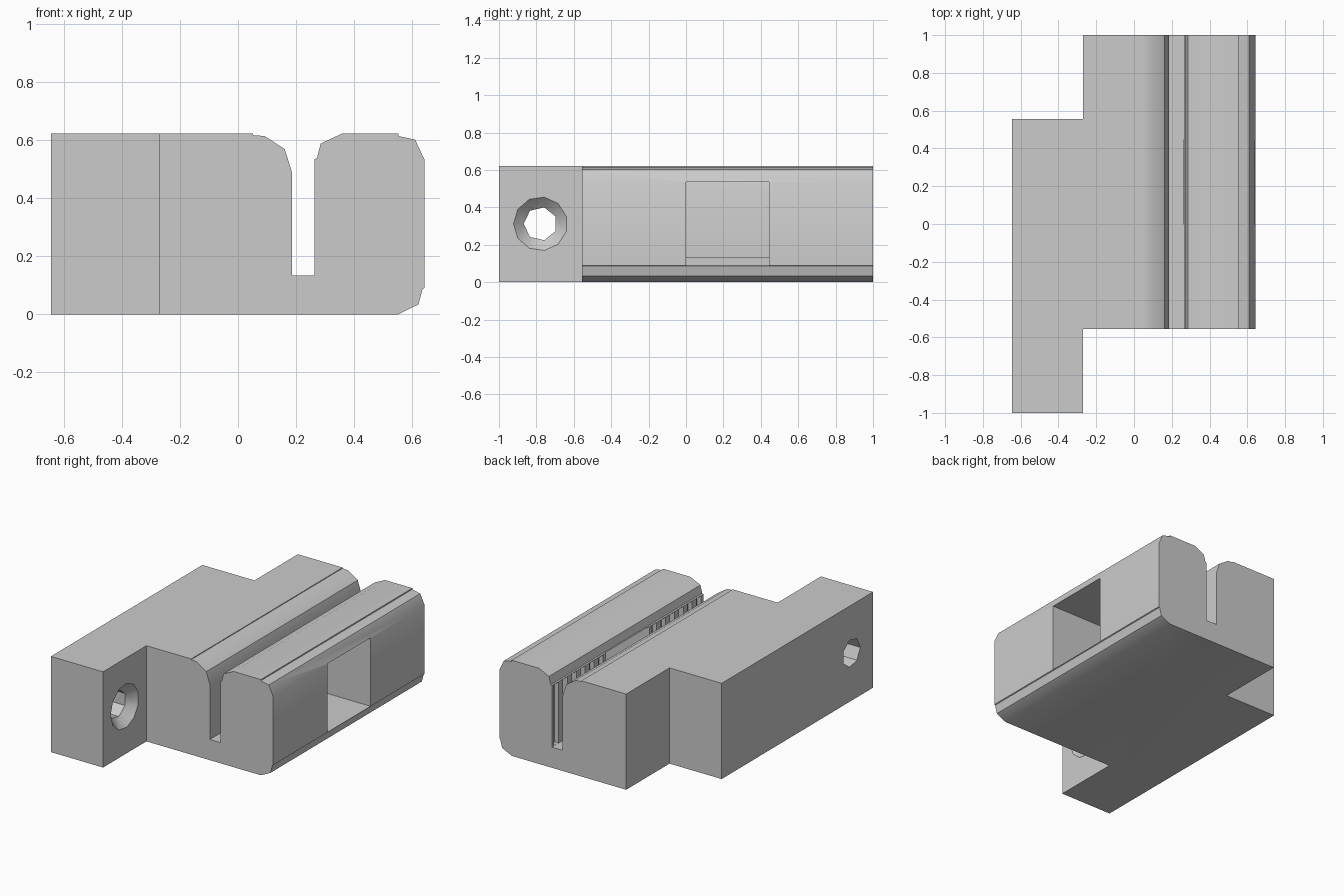
import bpy, bmesh
from math import cos, sin, pi, radians
from mathutils import Vector

cube = bpy.data.objects.get("Cube")
if cube:
    bpy.data.objects.remove(cube, do_unlink=True)

grey = bpy.data.materials.new("plain grey")
grey.use_nodes = True
colour = (0.6, 0.6, 0.6, 1)
grey.diffuse_color = colour
grey.node_tree.nodes["Principled BSDF"].inputs["Base Color"].default_value = colour


def make_object(name, bm):
    bmesh.ops.recalc_face_normals(bm, faces=bm.faces[:])
    mesh = bpy.data.meshes.new(name)
    bm.to_mesh(mesh)
    bm.free()
    mesh.materials.append(grey)
    obj = bpy.data.objects.new(name, mesh)
    bpy.context.collection.objects.link(obj)
    return obj


def add_box(bm, x, y, z):
    verts = bmesh.ops.create_cube(bm, size=1)["verts"]
    for v in verts:
        v.co = Vector([(r[0] + r[1]) / 2 + c * (r[1] - r[0])
                       for r, c in zip((x, y, z), v.co)])


def box(name, x, y, z):
    bm = bmesh.new()
    add_box(bm, x, y, z)
    return make_object(name, bm)


def extrude_profile(name, points, y0, y1):
    bm = bmesh.new()
    face = bm.faces.new([bm.verts.new((x, y0, z)) for x, z in points])
    out = bmesh.ops.extrude_face_region(bm, geom=[face])
    verts = [g for g in out["geom"] if isinstance(g, bmesh.types.BMVert)]
    bmesh.ops.translate(bm, verts=verts, vec=(0, y1 - y0, 0))
    return make_object(name, bm)


def hull_of_rings(name, rings, y, z):
    # each ring: x position, radius, number of sides
    bm = bmesh.new()
    for x, r, n in rings:
        for i in range(n):
            a = pi + 2 * pi * i / n
            bm.verts.new((x, y + r * cos(a), z + r * sin(a)))
    bmesh.ops.convex_hull(bm, input=bm.verts[:])
    return make_object(name, bm)


def combine(target, tool, operation):
    mod = target.modifiers.new(operation.lower(), "BOOLEAN")
    mod.operation, mod.object, mod.solver = operation, tool, "EXACT"
    bpy.context.view_layer.objects.active = target
    bpy.ops.object.modifier_apply(modifier=mod.name)
    bpy.data.objects.remove(tool, do_unlink=True)


TOP, FLOOR, SPLIT, WALL = 0.622, 0.134, -0.27, 0.264

# Clamp body with slot and rounded jaw
profile = [
    (SPLIT, 0), (0.553, 0), (0.622, 0.034), (0.636, 0.087), (0.642, 0.09),
    (0.642, 0.534), (0.61, 0.602), (0.553, 0.614), (0.553, TOP),
    (0.357, TOP), (0.285, 0.588), (0.272, 0.538), (WALL, 0.534),
    (WALL, FLOOR), (0.186, FLOOR), (0.186, 0.49), (0.161, 0.569),
    (0.092, 0.614), (0.052, 0.617), (0.052, TOP), (SPLIT, TOP)]
body = extrude_profile("clamp_body", profile, -0.555, 1)

# Offset mounting block
combine(body, box("mounting_block", (-0.645, SPLIT), (-1, 0.555), (0, TOP)), "UNION")

# Toothed grip along the jaw wall
bm = bmesh.new()
for i in range(17):
    y = 0.955 - i * 0.0915
    add_box(bm, (0.22, 0.294), (y - 0.023, y + 0.023), (FLOOR + 0.001, 0.532))
combine(body, make_object("groove_cutter", bm), "DIFFERENCE")

# Square pocket through the jaw
combine(body, box("pocket_cutter", (0.262, 0.8), (0, 0.445), (0.09, 0.535)), "DIFFERENCE")

# Countersunk screw hole
hole = (-0.778, 0.312)
combine(body, hull_of_rings("hole_cutter", [(-0.8, 0.09, 7), (-0.3, 0.09, 7)], *hole),
        "DIFFERENCE")
combine(body, hull_of_rings("countersink_cutter", [
    (-0.325, 0.09, 7), (SPLIT, 0.144, 11), (-0.2, 0.144, 11)], *hole), "DIFFERENCE")

# Clean coplanar seams and shade the rounded edges
bm = bmesh.new()
bm.from_mesh(body.data)
bmesh.ops.remove_doubles(bm, verts=bm.verts[:], dist=0.0001)
bmesh.ops.dissolve_limit(bm, angle_limit=radians(0.5), verts=bm.verts[:], edges=bm.edges[:])
bm.to_mesh(body.data)
bm.free()
bpy.ops.object.select_all(action="DESELECT")
body.select_set(True)
bpy.context.view_layer.objects.active = body
bpy.ops.object.shade_smooth_by_angle(angle=radians(30))
